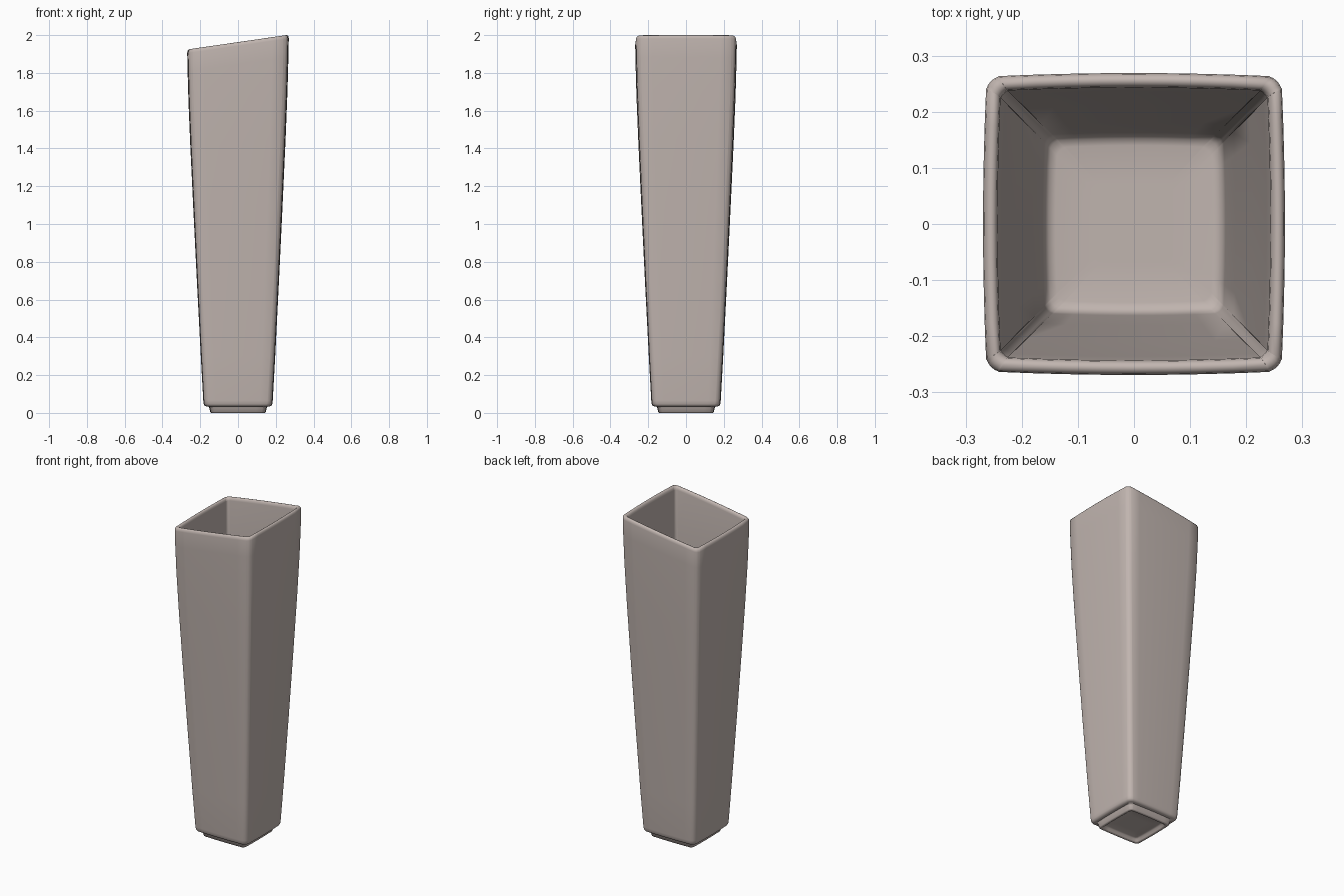
import bpy, bmesh, math

# One colour for the whole ceramic vase
mat = bpy.data.materials.new("warm_grey_ceramic")
mat.diffuse_color = (0.53, 0.46, 0.43, 1)

# Profile as (height, half width, corner radius): underside, foot, outer wall, rim, inner wall, floor
PROFILE = [
    (0.020, 0.060, 0.010), (0.020, 0.112, 0.012), (0.016, 0.122, 0.014), (0.004, 0.127, 0.015),
    (0.000, 0.132, 0.016), (0.000, 0.142, 0.018), (0.004, 0.147, 0.020), (0.026, 0.152, 0.022),
    (0.033, 0.156, 0.022), (0.034, 0.168, 0.024), (0.038, 0.177, 0.027), (0.047, 0.182, 0.028),
    (0.065, 0.184, 0.028), (0.300, 0.197, 0.028), (0.700, 0.217, 0.028), (1.100, 0.236, 0.028),
    (1.450, 0.252, 0.028), (1.700, 0.262, 0.028), (1.880, 0.267, 0.028), (1.980, 0.269, 0.028),
    (1.992, 0.267, 0.027), (1.998, 0.262, 0.025), (2.000, 0.256, 0.022), (1.998, 0.250, 0.019),
    (1.992, 0.245, 0.018), (1.980, 0.243, 0.018), (1.700, 0.236, 0.018), (1.100, 0.210, 0.018),
    (0.500, 0.181, 0.018), (0.110, 0.163, 0.018), (0.085, 0.160, 0.018), (0.073, 0.152, 0.018),
    (0.070, 0.140, 0.018), (0.070, 0.070, 0.010),
]
SLOPE = 0.145   # tilt of the rim, high on +x


def section(a, r):
    """Rounded square whose sides bow out slightly."""
    side = []
    s = a - r
    for i in range(8):                       # right side, bottom to top
        t = -1 + 2 * i / 8
        side.append((a, s * t))
    for i in range(6):                       # corner
        ang = math.radians(90 * i / 6)
        side.append((s + r * math.cos(ang), s + r * math.sin(ang)))
    pts = []
    for k in range(4):
        c, n = round(math.cos(k * math.pi / 2)), round(math.sin(k * math.pi / 2))
        for x, y in side:
            x *= 1 - 0.025 * (y / a) ** 2
            y *= 1 - 0.025 * (x / a) ** 2 if abs(y) > s else 1
            pts.append((c * x - n * y, n * x + c * y))
    return pts


# Vase body lofted through the profile
bm = bmesh.new()
rings = []
for z, a, r in PROFILE:
    w = max(0, (z - 0.3) / 1.7)
    rings.append([bm.verts.new((x, y, z - w * SLOPE * (0.256 - x) if w else z))
                  for x, y in section(a, r)])
n = len(rings[0])
for lo, hi in zip(rings, rings[1:]):
    for i in range(n):
        j = (i + 1) % n
        bm.faces.new((lo[i], lo[j], hi[j], hi[i]))
bm.faces.new(rings[0][::-1])
bm.faces.new(rings[-1])
bmesh.ops.recalc_face_normals(bm, faces=bm.faces)
me = bpy.data.meshes.new("vase")
bm.to_mesh(me)
bm.free()
me.materials.append(mat)
vase = bpy.data.objects.new("vase", me)
bpy.context.collection.objects.link(vase)
bpy.context.view_layer.objects.active = vase
vase.select_set(True)
bpy.ops.object.shade_smooth_by_angle(angle=math.radians(50))
